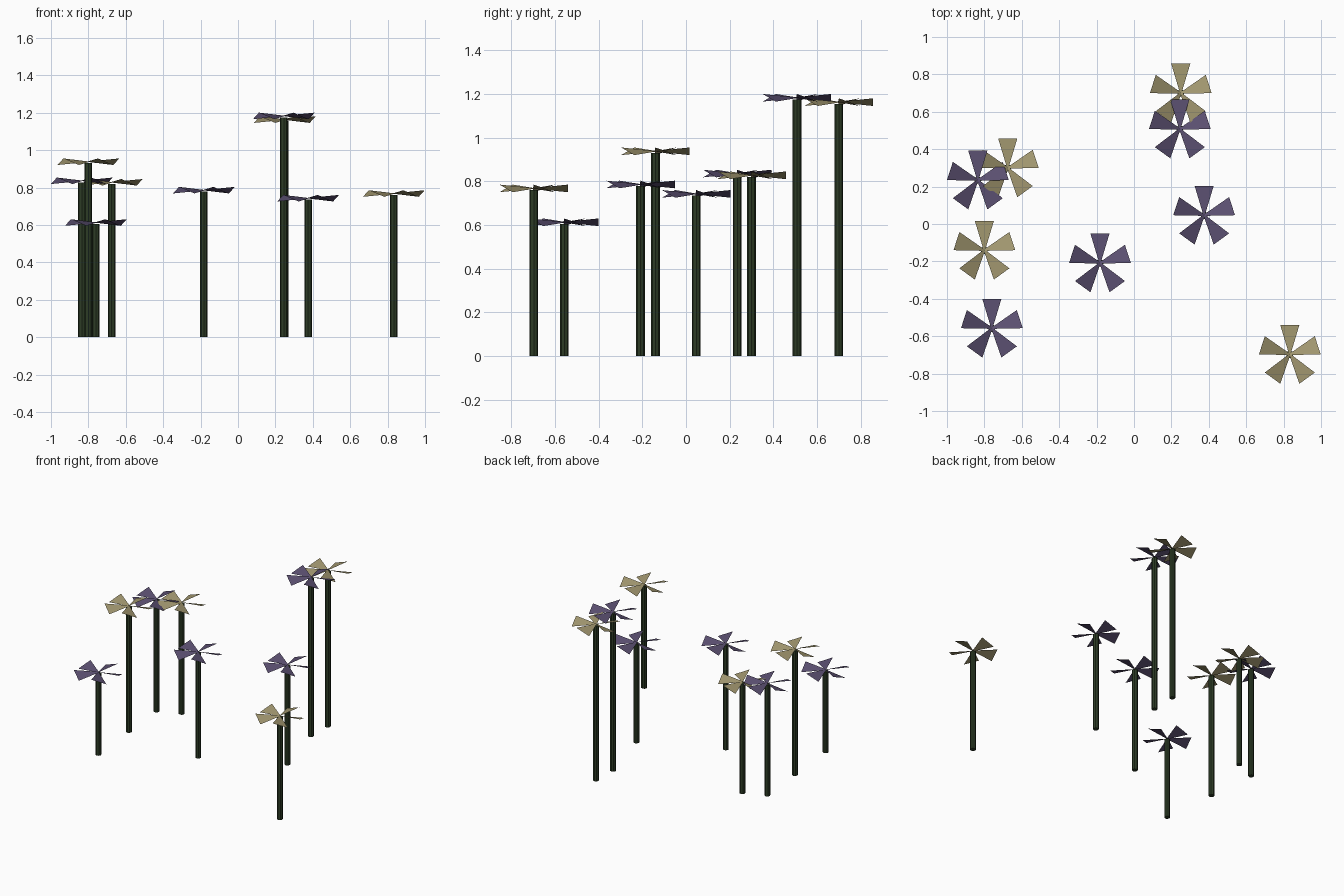
import bpy, bmesh, math
from mathutils import Matrix, Vector

if "Cube" in bpy.data.objects:
    bpy.data.objects.remove(bpy.data.objects["Cube"])


def material(name, rgb):
    m = bpy.data.materials.new(name)
    m.diffuse_color = (*rgb, 1)
    m.use_nodes = True
    m.node_tree.nodes["Principled BSDF"].inputs["Base Color"].default_value = m.diffuse_color
    return m


STEM = material("dark green", (0.026, 0.045, 0.019))
TAN = material("straw yellow", (0.36, 0.31, 0.16))
PURPLE = material("dusty purple", (0.105, 0.08, 0.165))

LENGTH, TIP, ROOT, TWIST = 0.157, 0.054, 0.004, 0.33


def make_object(name, bm, mat, loc):
    me = bpy.data.meshes.new(name)
    bm.to_mesh(me)
    bm.free()
    me.materials.append(mat)
    ob = bpy.data.objects.new(name, me)
    ob.location = loc
    bpy.context.collection.objects.link(ob)


def stem(i, x, y, h):
    bm = bmesh.new()
    bmesh.ops.create_cone(bm, cap_ends=True, segments=8, radius1=0.02, radius2=0.02, depth=h,
                          matrix=Matrix.Translation((0, 0, h / 2)))
    make_object(f"stem_{i}", bm, STEM, (x, y, 0))


def blossom(i, x, y, z, mat):
    # five flat wedge petals, each twisted about its own axis like a propeller
    bm = bmesh.new()
    for k in range(5):
        turn = Matrix.Rotation(math.radians(90 + 72 * k), 4, 'Z') @ Matrix.Rotation(-TWIST, 4, 'X')
        outline = ((0, -ROOT), (LENGTH, -TIP), (LENGTH, TIP), (0, ROOT))
        bm.faces.new([bm.verts.new(turn @ Vector((a, b, 0))) for a, b in outline])
    make_object(f"petals_{i}", bm, mat, (x, y, z))


# x, y, stem height, petal colour
flowers = [
    (0.25, 0.70, 1.155, TAN), (0.245, 0.508, 1.175, PURPLE),
    (-0.675, 0.30, 0.82, TAN), (-0.835, 0.235, 0.828, PURPLE),
    (-0.80, -0.14, 0.93, TAN), (-0.76, -0.557, 0.605, PURPLE),
    (-0.182, -0.208, 0.778, PURPLE), (0.375, 0.047, 0.735, PURPLE),
    (0.833, -0.697, 0.76, TAN),
]
for i, (x, y, h, mat) in enumerate(flowers, 1):
    stem(i, x, y, h)
    blossom(i, x, y, h + 0.008, mat)
